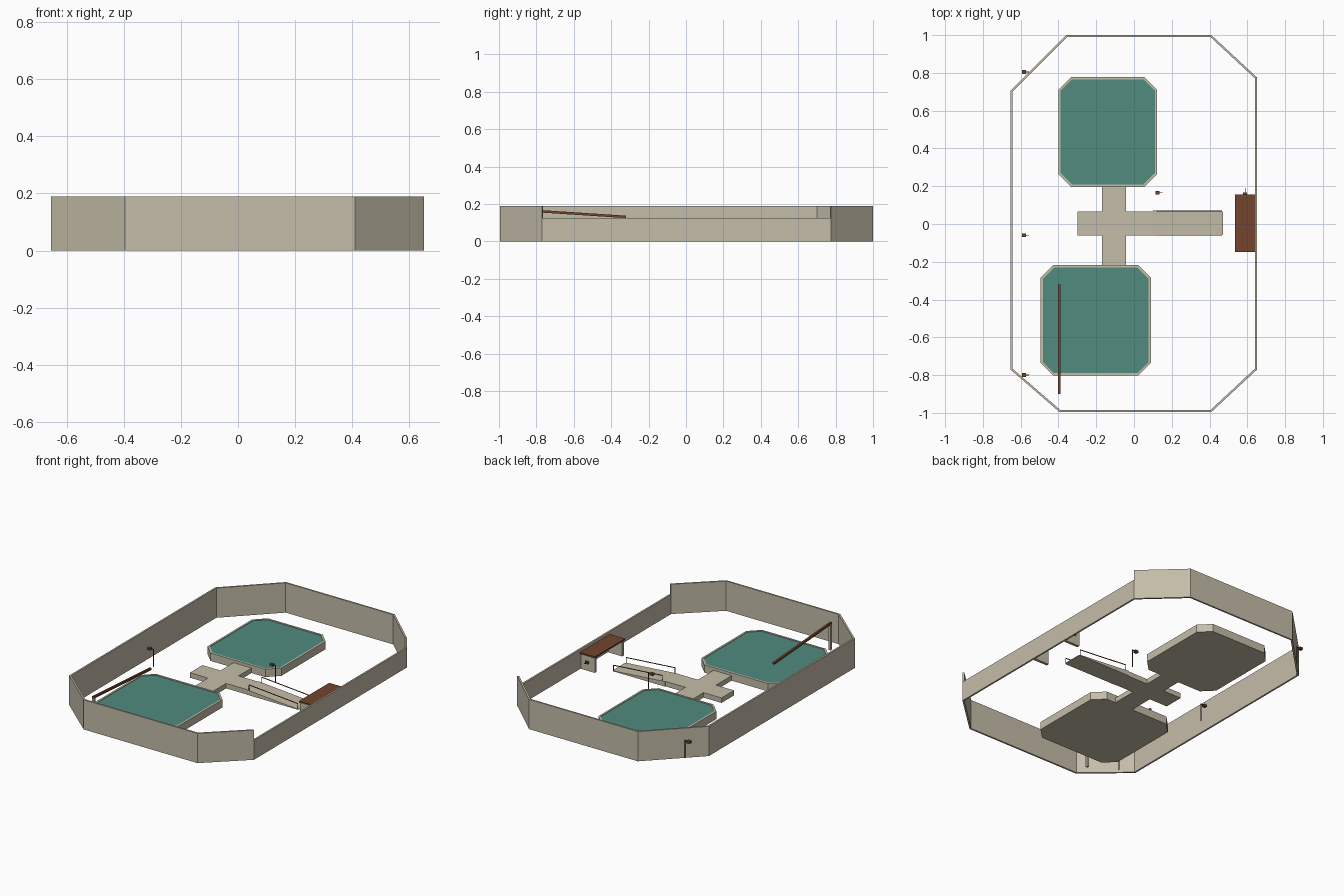
import bpy, bmesh
from mathutils import Vector

cube = bpy.data.objects.get("Cube")
if cube:
    bpy.data.objects.remove(cube, do_unlink=True)


def material(name, rgb):
    m = bpy.data.materials.new(name)
    m.use_nodes = True
    m.diffuse_color = (*rgb, 1)
    m.node_tree.nodes["Principled BSDF"].inputs["Base Color"].default_value = (*rgb, 1)
    return m


stone = material("warm_stone", (0.56, 0.51, 0.40))
felt = material("teal_green", (0.08, 0.26, 0.21))
wood = material("brown_wood", (0.17, 0.06, 0.026))
dark = material("dark_metal", (0.07, 0.05, 0.04))


def finish(name, bm, mat):
    bmesh.ops.recalc_face_normals(bm, faces=bm.faces)
    mesh = bpy.data.meshes.new(name)
    bm.to_mesh(mesh)
    bm.free()
    mesh.materials.append(mat)
    obj = bpy.data.objects.new(name, mesh)
    bpy.context.collection.objects.link(obj)
    return obj


def prism(name, outline, bottom, top, mat):
    """Extrude a plan outline; top may be a height or a function of x."""
    height = top if callable(top) else (lambda x: top)
    bm = bmesh.new()
    low = [bm.verts.new((x, y, bottom)) for x, y in outline]
    high = [bm.verts.new((x, y, height(x))) for x, y in outline]
    bm.faces.new(low)
    bm.faces.new(high)
    for i in range(len(low)):
        j = (i + 1) % len(low)
        bm.faces.new((low[i], low[j], high[j], high[i]))
    return finish(name, bm, mat)


def box(name, x0, x1, y0, y1, z0, z1, mat):
    return prism(name, [(x0, y0), (x1, y0), (x1, y1), (x0, y1)], z0, z1, mat)


def bar(name, start, end, width, mat):
    """Square bar between two points."""
    a, b = Vector(start), Vector(end)
    bm = bmesh.new()
    bmesh.ops.create_cube(bm, size=1)
    bmesh.ops.scale(bm, vec=(width, width, (b - a).length), verts=bm.verts)
    obj = finish(name, bm, mat)
    obj.location = (a + b) / 2
    obj.rotation_euler = (b - a).to_track_quat('Z', 'Y').to_euler()
    return obj


def inset(outline, t):
    """Move every edge of a counter-clockwise outline inward by t."""
    pts = [Vector(p) for p in outline]
    result = []
    for i, p in enumerate(pts):
        d0 = (p - pts[i - 1]).normalized()
        d1 = (pts[(i + 1) % len(pts)] - p).normalized()
        n0, n1 = Vector((-d0.y, d0.x)), Vector((-d1.y, d1.x))
        result.append(tuple(p + (n0 + n1) * t / (1 + n0.dot(n1))))
    return result


def chamfered(x0, x1, y0, y1, c):
    return [(x0 + c, y0), (x1 - c, y0), (x1, y0 + c), (x1, y1 - c),
            (x1 - c, y1), (x0 + c, y1), (x0, y1 - c), (x0, y0 + c)]


def ring(name, outline, t, heights, mat):
    inner = inset(outline, t)
    for i, h in enumerate(heights):
        j = (i + 1) % len(outline)
        prism(f"{name}_{i + 1}", [outline[i], outline[j], inner[j], inner[i]], 0, h, mat)


# Perimeter wall, with the lower long side on the left
wall = [(-0.395, -0.995), (0.41, -0.995), (0.652, -0.77), (0.652, 0.775),
        (0.41, 1.0), (-0.36, 1.0), (-0.655, 0.705), (-0.655, -0.77)]
ring("perimeter_wall", wall, 0.011, [0.19 if i != 2 else 0.125 for i in range(8)], stone)

# Two raised platforms with rims
for side, plan in (("back", chamfered(-0.4, 0.122, 0.197, 0.778, 0.067)),
                   ("front", chamfered(-0.495, 0.09, -0.802, -0.218, 0.067))):
    ring(side + "_platform_rim", plan, 0.012, [0.05] * 8, stone)
    inner = inset(plan, 0.012)
    prism(side + "_platform_base", inner, 0, 0.042, stone)
    prism(side + "_platform_surface", inner, 0.042, 0.047, felt)

# Cross-shaped walkway
x0, x1, y0, y1 = -0.17, -0.042, -0.06, 0.066
prism("walkway", [(x0, -0.218), (x1, -0.218), (x1, y0), (0.1, y0), (0.1, y1), (x1, y1),
                  (x1, 0.197), (x0, 0.197), (x0, y1), (-0.298, y1), (-0.298, y0), (x0, y0)],
      0, 0.032, stone)


# Ramp sloping down from the walkway, with a thin handrail on each side
def slope(x):
    return 0.032 - (x - 0.1) * 0.078


prism("ramp", [(0.1, -0.062), (0.46, -0.062), (0.472, -0.055), (0.472, 0.062),
               (0.46, 0.071), (0.1, 0.071)], 0, slope, stone)
for side, y in (("right", -0.06), ("left", 0.069)):
    a, b = 0.12, 0.465
    bar(side + "_handrail", (a, y, slope(a) + 0.035), (b, y, slope(b) + 0.035), 0.004, wood)
    for end, x in (("upper", a), ("lower", b)):
        bar(f"{side}_{end}_rail_post", (x, y, 0), (x, y, slope(x) + 0.035), 0.003, dark)

# Shelter with a flat roof on two side panels and a small side sign
box("shelter_roof", 0.535, 0.641, -0.148, 0.157, 0.097, 0.107, wood)
for side, y in (("front", -0.138), ("back", 0.138)):
    box(side + "_shelter_panel", 0.54, 0.638, y - 0.006, y + 0.012, 0, 0.097, stone)
bar("shelter_sign_arm", (0.588, 0.15, 0.06), (0.588, 0.19, 0.06), 0.003, dark)
box("shelter_sign", 0.578, 0.598, 0.157, 0.167, 0.05, 0.066, wood)

# Sloping barrier pole on a post
bar("barrier_pole", (-0.395, -0.9, 0.169), (-0.395, -0.32, 0.131), 0.013, wood)
box("barrier_post", -0.402, -0.388, -0.9, -0.886, 0, 0.164, stone)

# Small lamps on thin posts
for i, (x, y) in enumerate([(-0.557, 0.805), (-0.557, -0.06), (-0.557, -0.8), (0.15, 0.165)]):
    bar(f"lamp_post_{i + 1}", (x, y, 0), (x, y, 0.114), 0.004, dark)
    bar(f"lamp_arm_{i + 1}", (x, y, 0.112), (x - 0.02, y, 0.112), 0.004, dark)
    box(f"lamp_head_{i + 1}", x - 0.037, x - 0.016, y - 0.01, y + 0.01, 0.103, 0.117, wood)
